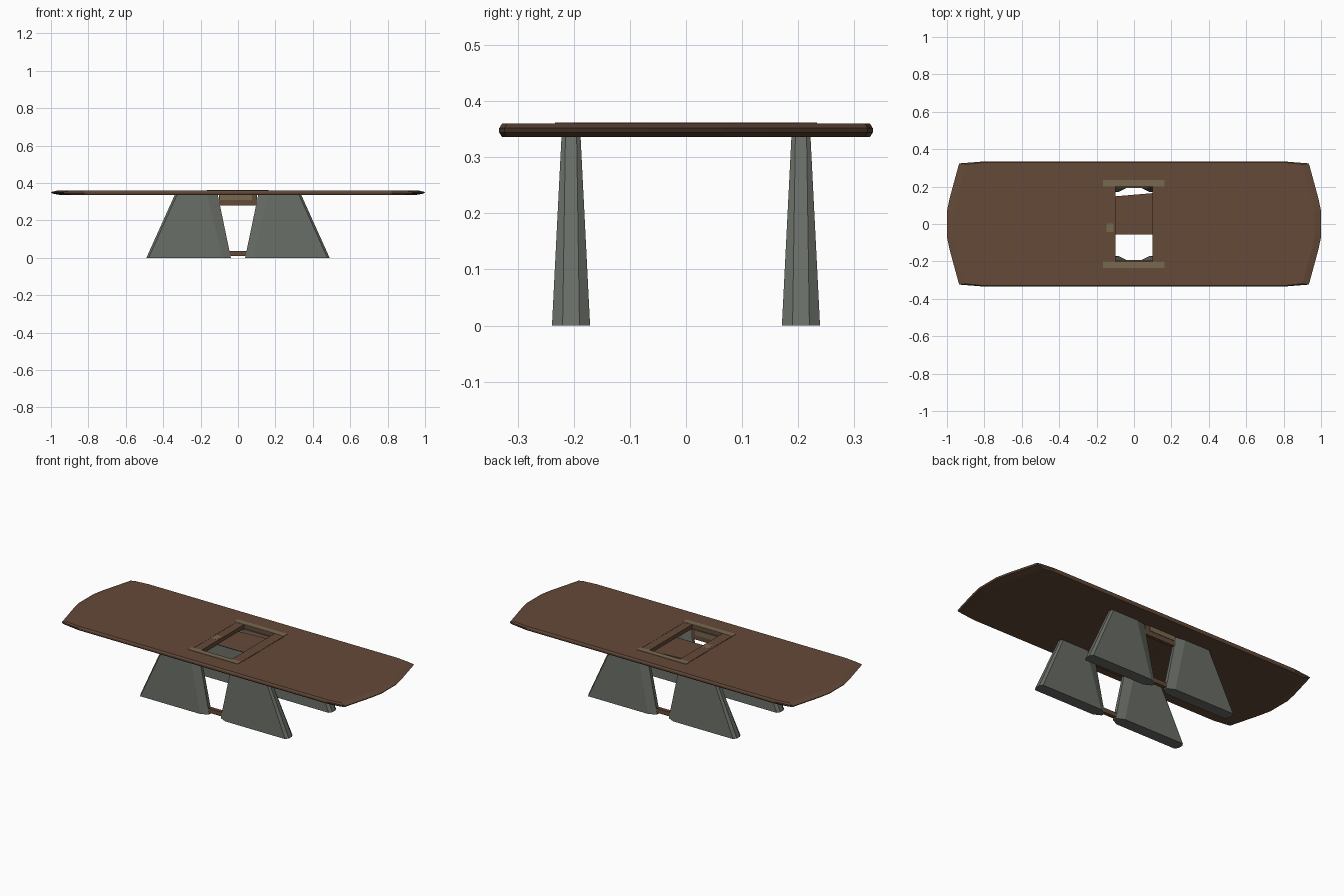
import bpy, bmesh

if "Cube" in bpy.data.objects:
    bpy.data.objects.remove(bpy.data.objects["Cube"])


def mat(name, col):
    m = bpy.data.materials.new(name)
    m.diffuse_color = (*col, 1)
    m.use_nodes = True
    m.node_tree.nodes["Principled BSDF"].inputs["Base Color"].default_value = m.diffuse_color
    return m


BROWN = mat("walnut brown", (0.127, 0.067, 0.040))
GREY = mat("slate grey", (0.138, 0.150, 0.130))
TAN = mat("aged brass tan", (0.185, 0.140, 0.080))


def loft(name, rings, material):
    """Closed solid through a list of matching vertex rings."""
    bm = bmesh.new()
    vs = [[bm.verts.new(p) for p in r] for r in rings]
    n = len(vs[0])
    for a, b in zip(vs, vs[1:]):
        for i in range(n):
            bm.faces.new((a[i], a[(i + 1) % n], b[(i + 1) % n], b[i]))
    bm.faces.new(vs[0][::-1])
    bm.faces.new(vs[-1])
    bmesh.ops.recalc_face_normals(bm, faces=bm.faces[:])
    me = bpy.data.meshes.new(name)
    bm.to_mesh(me)
    bm.free()
    me.materials.append(material)
    ob = bpy.data.objects.new(name, me)
    bpy.context.collection.objects.link(ob)
    return ob


def box(name, x0, x1, y0, y1, z0, z1, material):
    sq = [(x0, y0), (x1, y0), (x1, y1), (x0, y1)]
    return loft(name, [[(x, y, z) for x, y in sq] for z in (z0, z1)], material)


# Table top: long slab with tapered ends and chamfered rim
def outline(z, ex, ey):
    q = [(1.0 - ex, 0.07), (0.985 - ex, 0.14), (0.935 - ex, 0.324 - ey), (0.82, 0.333 - ey)]
    pts = q + [(-x, y) for x, y in q[::-1]]
    pts += [(-x, -y) for x, y in q] + [(x, -y) for x, y in q[::-1]]
    return [(x, y, z) for x, y in pts]


top = loft("table_top", [outline(0.336, 0.05, 0.005), outline(0.344, 0.006, 0),
                         outline(0.352, 0, 0), outline(0.360, 0.035, 0.005)], BROWN)

# Rectangular opening in the middle of the top
cutter = box("opening_cutter", -0.1, 0.1, -0.2, 0.2, 0.2, 0.5, BROWN)
cutter.hide_render = True
mod = top.modifiers.new("opening", 'BOOLEAN')
mod.operation = 'DIFFERENCE'
mod.object = cutter
mod.solver = 'EXACT'
bpy.context.view_layer.objects.active = top
top.select_set(True)
bpy.ops.object.modifier_apply(modifier="opening")
bpy.data.objects.remove(cutter)

# Slanted-edge shelf panel low inside the opening
shelf = [(-0.1, -0.055), (0.1, -0.055), (0.1, 0.165), (-0.1, 0.148)]
loft("opening_shelf", [[(x, y, z) for x, y in shelf] for z in (0.3365, 0.340)], BROWN)


# Faceted leg: eight-sided tapering wedge
def leg_ring(z, xi, xi2, xo2, xo, tip, half, end, sx, cy):
    h = [(xi, tip), (xi2, half), (xo2, half), (xo, end)]
    pts = h + [(x, -y) for x, y in h[::-1]]
    return [(sx * x, cy + y, z) for x, y in pts]


for sy, side in ((-1, "front"), (1, "back")):
    cy = 0.205 * sy
    for sx, hand in ((-1, "left"), (1, "right")):
        loft(f"{side}_{hand}_leg", [
            leg_ring(0.0, 0.038, 0.082, 0.478, 0.49, 0.012, 0.034, 0.015, sx, cy),
            leg_ring(0.337, 0.108, 0.165, 0.326, 0.338, 0.008, 0.017, 0.010, sx, cy)], GREY)
    # Cross bars between the pair of legs
    box(f"{side}_lower_bar", -0.05, 0.05, cy - 0.011, cy + 0.011, 0.010, 0.036, BROWN)
    box(f"{side}_upper_bar", -0.102, 0.102, cy - 0.010, cy + 0.010, 0.280, 0.337, BROWN)
    # Tan plate on the upper bar
    box(f"{side}_bar_plate", -0.095, 0.075, cy - 0.013, cy + 0.013, 0.308, 0.337, TAN)
    # Tan end strip of the inlaid frame on the top
    ya, yb = sorted((0.2 * sy, 0.234 * sy))
    box(f"{side}_frame_strip", -0.165, 0.162, ya, yb, 0.350, 0.3622, TAN)

# Brown side rails of the frame, with a thin raised lip
for sx, hand in ((-1, "left"), (1, "right")):
    xa, xb = sorted((0.1 * sx, 0.165 * sx))
    box(f"{hand}_frame_rail", xa, xb, -0.2, 0.2, 0.350, 0.3608, BROWN)
    xa, xb = sorted((0.150 * sx, 0.163 * sx))
    box(f"{hand}_frame_lip", xa, xb, -0.2, 0.2, 0.355, 0.3618, BROWN)

# Small tan inlay on the left rail
box("rail_inlay", -0.148, -0.11, -0.042, 0.004, 0.355, 0.3612, TAN)
